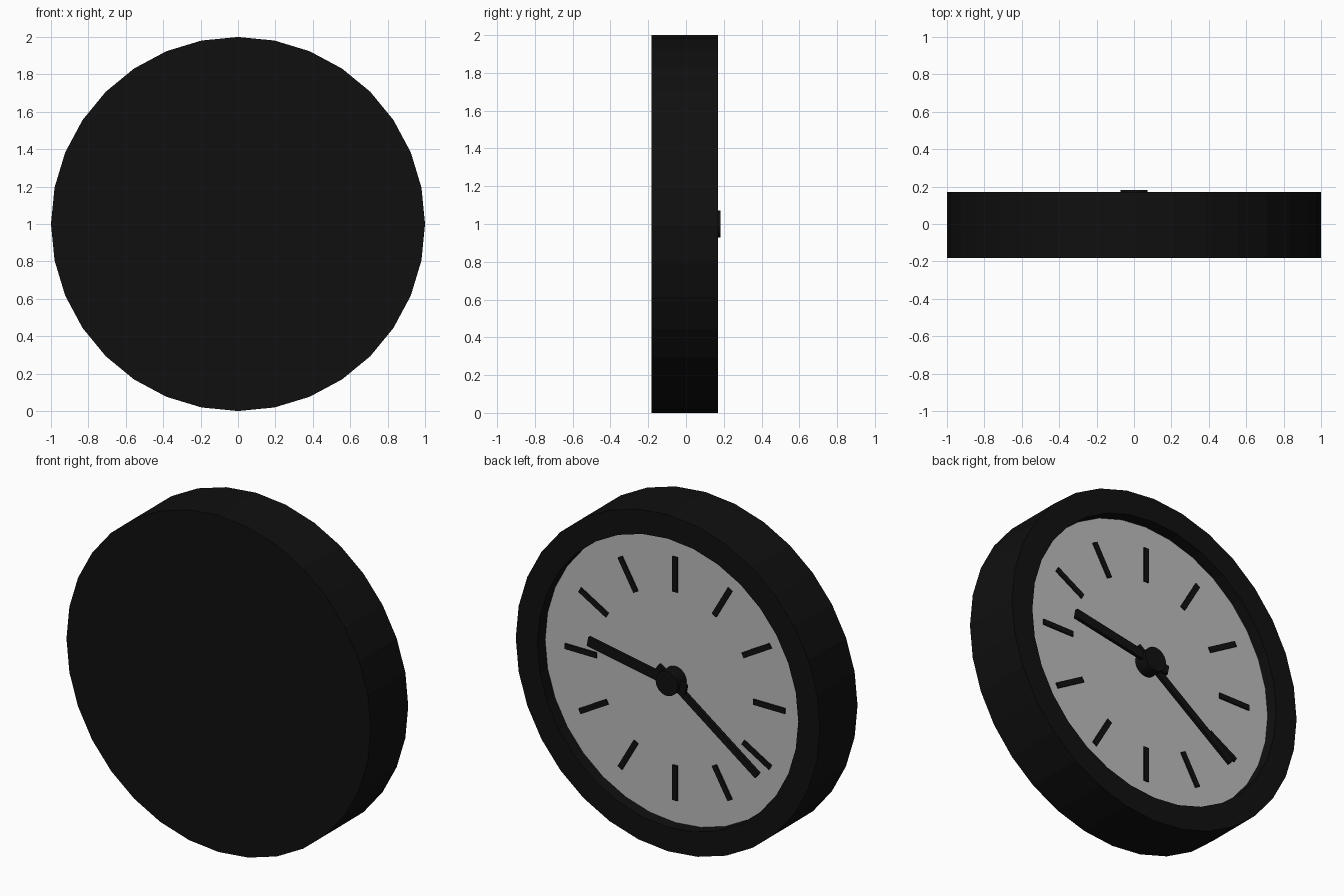
import bpy, bmesh, math
from mathutils import Matrix, Vector

if "Cube" in bpy.data.objects:
    bpy.data.objects.remove(bpy.data.objects["Cube"])

SIDES = 32


def material(name, value):
    m = bpy.data.materials.new(name)
    m.diffuse_color = (value, value, value, 1)
    m.use_nodes = True
    m.node_tree.nodes["Principled BSDF"].inputs["Base Color"].default_value = m.diffuse_color
    return m


BLACK = material("black", 0.005)
GREY = material("light grey", 0.5)


def finish(bm, name, mat):
    bmesh.ops.recalc_face_normals(bm, faces=bm.faces)
    me = bpy.data.meshes.new(name)
    bm.to_mesh(me)
    bm.free()
    me.materials.append(mat)
    ob = bpy.data.objects.new(name, me)
    bpy.context.collection.objects.link(ob)
    return ob


def lathe(name, profile, mat, caps=True):
    """Spin (radius, y) points around the clock axis, closing both ends."""
    bm = bmesh.new()
    rings = []
    for r, y in profile:
        rings.append([bm.verts.new((r * math.sin(2 * math.pi * i / SIDES), y,
                                    1 + r * math.cos(2 * math.pi * i / SIDES)))
                      for i in range(SIDES)])
    for a, b in zip(rings, rings[1:]):
        for i in range(SIDES):
            j = (i + 1) % SIDES
            bm.faces.new((a[i], a[j], b[j], b[i]))
    bm.faces.new(rings[0])
    bm.faces.new(rings[-1])
    return finish(bm, name, mat)


def bar(name, angle, r0, r1, width, y0, y1):
    """Radial box; angle is clockwise degrees from twelve, seen from +y."""
    bm = bmesh.new()
    bmesh.ops.create_cube(bm, size=1)
    bmesh.ops.scale(bm, vec=Vector((width, y1 - y0, r1 - r0)), verts=bm.verts)
    bmesh.ops.translate(bm, vec=Vector((0, (y0 + y1) / 2, (r0 + r1) / 2)), verts=bm.verts)
    bmesh.ops.rotate(bm, cent=(0, 0, 0), verts=bm.verts,
                     matrix=Matrix.Rotation(-math.radians(angle), 3, 'Y'))
    bmesh.ops.translate(bm, vec=Vector((0, 0, 1)), verts=bm.verts)
    # mirror so that clockwise holds when looking at the dial from behind
    for v in bm.verts:
        v.co.x = v.co.x
    return finish(bm, name, BLACK)


# Case: closed back, rim and recessed dial floor
case = lathe("case", [(1, -0.182), (1, 0.17), (0.857, 0.17), (0.857, 0.098)], BLACK)
case.data.materials.append(GREY)
for p in case.data.polygons:
    if p.normal.y > 0.9 and len(p.vertices) == SIDES:
        p.material_index = 1

# Hour marks
for h in range(12):
    bar("hour_mark_%d" % (h + 1), 30 * (h + 1), 0.515, 0.723, 0.032, 0.097, 0.107)

# Hands, set to twenty-one past nine
bar("minute_hand", 126, -0.11, 0.70, 0.04, 0.125, 0.145)
bar("hour_hand", 280.5, -0.11, 0.545, 0.055, 0.14, 0.16)

# Centre hub
lathe("hub", [(0.072, 0.098), (0.072, 0.182)], BLACK)
